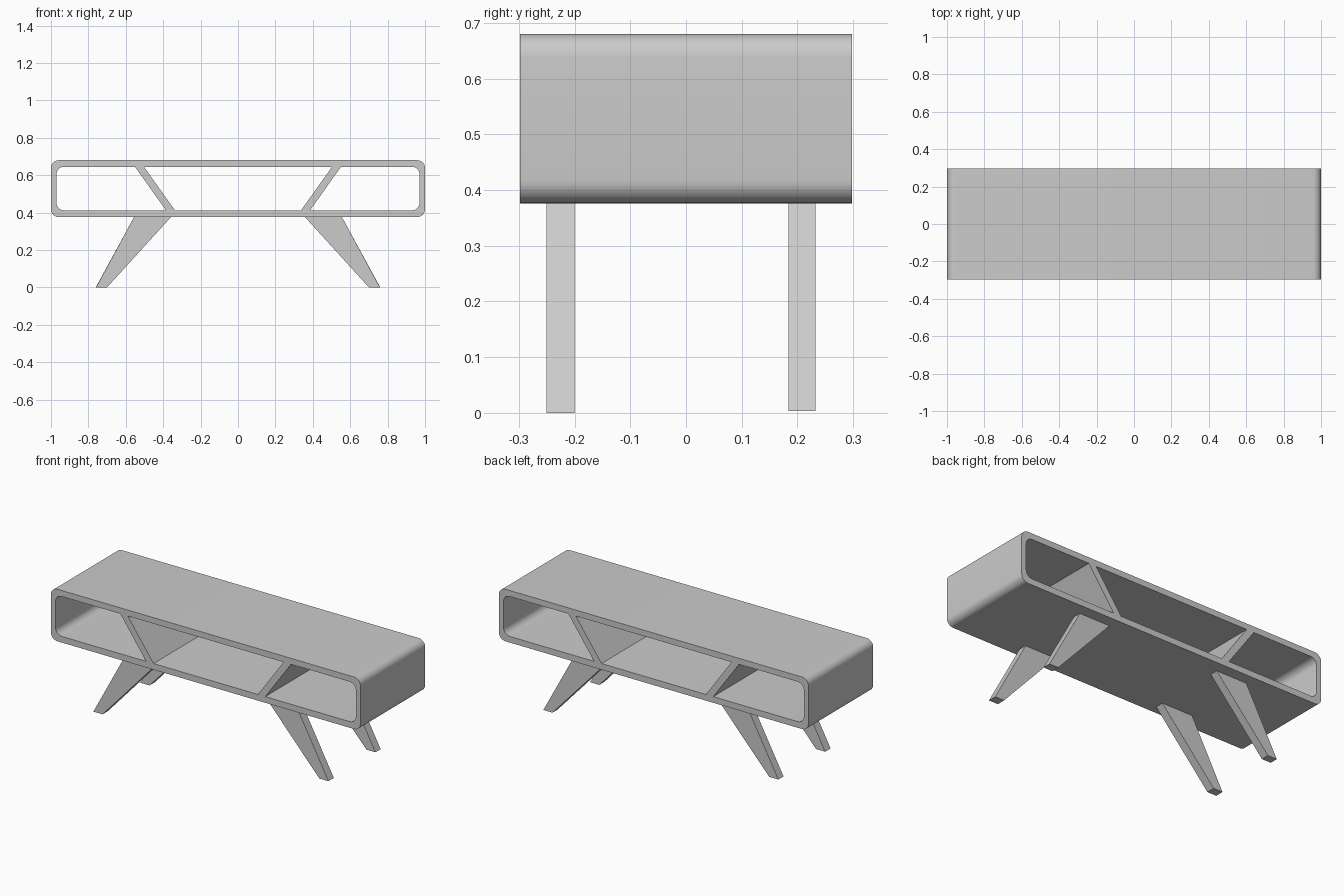
import bpy, bmesh
from math import sin, cos, pi

if "Cube" in bpy.data.objects:
    bpy.data.objects.remove(bpy.data.objects["Cube"])

DEPTH = 0.298          # half depth of the cabinet
Z0, Z1 = 0.376, 0.68   # outer bottom and top
I0, I1 = 0.412, 0.645  # inner bottom and top


def rounded_rect(hx, z0, z1, r, seg=8):
    """Points (x, z) of a rounded rectangle, counter-clockwise."""
    pts = []
    corners = [(hx - r, z1 - r), (-hx + r, z1 - r), (-hx + r, z0 + r), (hx - r, z0 + r)]
    for k, (cx, cz) in enumerate(corners):
        for i in range(seg + 1):
            a = (k + i / seg) * pi / 2
            pts.append((cx + r * cos(a), cz + r * sin(a)))
    return pts


def finish(name, bm):
    bmesh.ops.recalc_face_normals(bm, faces=bm.faces)
    me = bpy.data.meshes.new(name)
    bm.to_mesh(me)
    bm.free()
    ob = bpy.data.objects.new(name, me)
    bpy.context.collection.objects.link(ob)
    return ob


def prism(name, profile, y0, y1):
    """Extrude an (x, z) outline from y0 to y1."""
    bm = bmesh.new()
    f = bm.faces.new([bm.verts.new((x, y0, z)) for x, z in profile])
    new = bmesh.ops.extrude_face_region(bm, geom=[f])["geom"]
    verts = [v for v in new if isinstance(v, bmesh.types.BMVert)]
    bmesh.ops.translate(bm, verts=verts, vec=(0, y1 - y0, 0))
    return finish(name, bm)


# Cabinet shell: rounded tube open at front and back
bm = bmesh.new()
outer = rounded_rect(1.0, Z0, Z1, 0.042)
inner = rounded_rect(0.97, I0, I1, 0.04)
loops = [[bm.verts.new((x, y, z)) for x, z in prof]
         for prof, y in ((outer, -DEPTH), (outer, DEPTH), (inner, DEPTH), (inner, -DEPTH))]
n = len(outer)
for a, b in zip(loops, loops[1:] + loops[:1]):
    for i in range(n):
        j = (i + 1) % n
        bm.faces.new((a[i], a[j], b[j], b[i]))
shell = finish("cabinet_shell", bm)
bpy.context.view_layer.objects.active = shell
shell.select_set(True)
bpy.ops.object.shade_smooth_by_angle()

# Slanted dividers and splayed tapered legs, mirrored left and right
divider = [(0.337, I0), (0.385, I0), (0.551, I1), (0.503, I1)]
leg = [(0.70, 0), (0.759, 0), (0.556, Z0), (0.358, Z0)]
back_leg = [(x, max(z, 0.003)) for x, z in leg]
for side, s in (("left", -1), ("right", 1)):
    def flip(profile):
        return [(s * x, z) for x, z in profile]
    prism(f"{side}_divider", flip(divider), -DEPTH, DEPTH)
    prism(f"{side}_front_leg", flip(leg), -0.25, -0.20)
    prism(f"{side}_back_leg", flip(back_leg), 0.184, 0.232)
